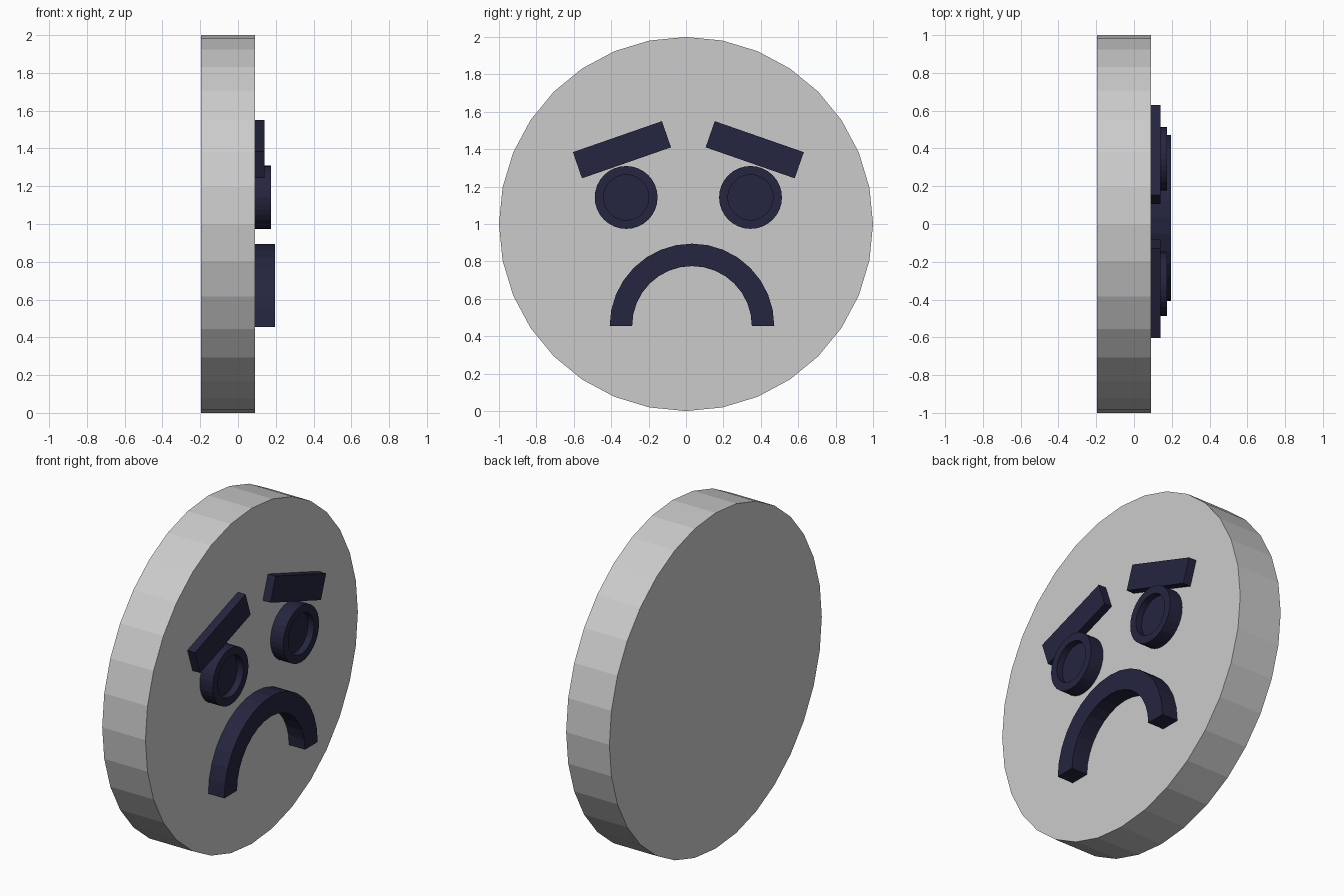
import bpy, bmesh
from math import sin, cos, pi, radians

if "Cube" in bpy.data.objects:
    bpy.data.objects.remove(bpy.data.objects["Cube"])

FACE = 0.09      # x of the disc's front surface
MID = 0.0125     # y of the features' mirror line

navy = bpy.data.materials.new("navy")
navy.diffuse_color = (0.018, 0.018, 0.05, 1)
navy.use_nodes = True
navy.node_tree.nodes["Principled BSDF"].inputs["Base Color"].default_value = navy.diffuse_color


def arc(cy, cz, r, a0, a1, n, closed=False):
    """Points on an arc in the y-z plane."""
    return [(cy + r * cos(a0 + (a1 - a0) * i / n), cz + r * sin(a0 + (a1 - a0) * i / n))
            for i in range(n if closed else n + 1)]


def prism(name, outline, x0, x1, mat=None, recess=None):
    """Extrude a y-z outline along x; recess = (inset width, depth) sinks the front."""
    bm = bmesh.new()
    f = bm.faces.new([bm.verts.new((x0, y, z)) for y, z in outline])
    ret = bmesh.ops.extrude_face_region(bm, geom=[f], use_keep_orig=True)
    top = [g for g in ret["geom"] if isinstance(g, bmesh.types.BMFace)][0]
    bmesh.ops.translate(bm, verts=top.verts, vec=(x1 - x0, 0, 0))
    bmesh.ops.recalc_face_normals(bm, faces=bm.faces)
    if recess:
        bmesh.ops.inset_region(bm, faces=[top], thickness=recess[0])
        ret = bmesh.ops.extrude_discrete_faces(bm, faces=[top])
        bmesh.ops.translate(bm, verts=ret["faces"][0].verts, vec=(-recess[1], 0, 0))
    me = bpy.data.meshes.new(name)
    bm.to_mesh(me)
    bm.free()
    if mat:
        me.materials.append(mat)
    ob = bpy.data.objects.new(name, me)
    bpy.context.collection.objects.link(ob)
    return ob


# Round face disc
prism("face_disc", arc(0, 1, 1, 0, 2 * pi, 32, True), -0.195, FACE)

# Eyes with recessed centres, and slanted brows
for side, s in (("left", -1), ("right", 1)):
    prism(side + "_eye", arc(MID + s * 0.3325, 1.142, 0.168, 0, 2 * pi, 32, True),
          FACE, 0.175, navy, recess=(0.047, 0.04))
    c, n = cos(radians(19.2)), sin(radians(19.2))
    brow = [(MID + s * (0.355 + u * c + v * n), 1.397 - u * n + v * c)
            for u, v in ((-0.252, -0.074), (0.252, -0.074), (0.252, 0.074), (-0.252, 0.074))]
    prism(side + "_brow", brow, FACE, 0.14, navy)

# Downturned half-ring mouth
prism("mouth", arc(0.032, 0.455, 0.44, 0, pi, 16) + arc(0.032, 0.455, 0.32, pi, 0, 16),
      FACE, 0.195, navy)
